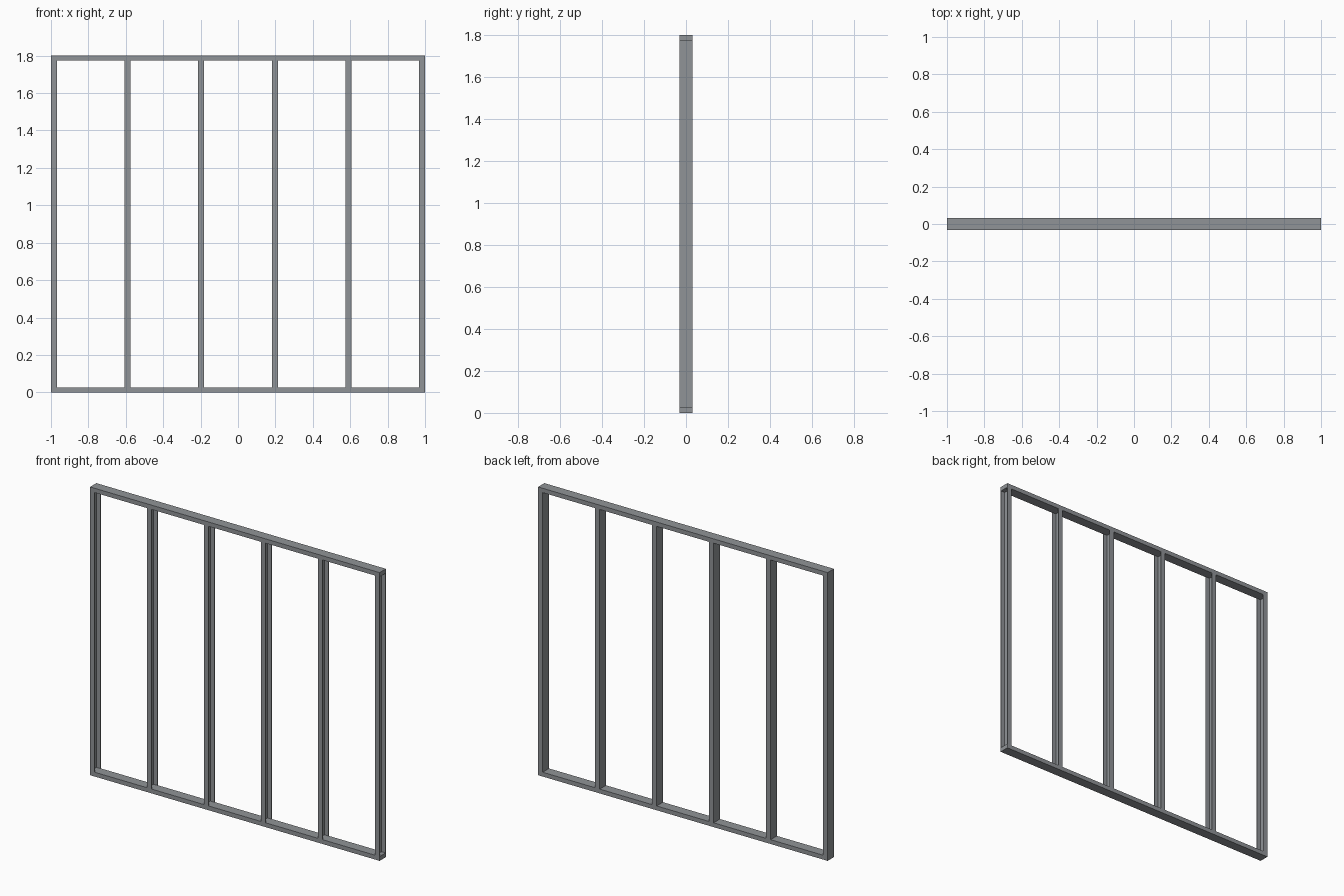
import bpy
import bmesh

old = bpy.data.objects.get("Cube")
if old:
    bpy.data.objects.remove(old, do_unlink=True)

# Overall sizes
LENGTH, HEIGHT, DEPTH = 2.0, 1.8, 0.062
RAIL = 0.027      # rail height
FLANGE = 0.032    # stud width across the wall
WALL = 0.003      # sheet thickness
STUDS = 6

steel = bpy.data.materials.new("galvanised_steel")
steel.use_nodes = True
colour = (0.28, 0.295, 0.31, 1.0)
steel.diffuse_color = colour
steel.node_tree.nodes["Principled BSDF"].inputs["Base Color"].default_value = colour


def extrude_profile(name, points, z_low, z_high):
    """Extrude a closed xy outline upward into a solid part."""
    mesh = bpy.data.meshes.new(name)
    bm = bmesh.new()
    face = bm.faces.new([bm.verts.new((x, y, z_low)) for x, y in points])
    grown = bmesh.ops.extrude_face_region(bm, geom=[face])
    top = [v for v in grown["geom"] if isinstance(v, bmesh.types.BMVert)]
    bmesh.ops.translate(bm, verts=top, vec=(0, 0, z_high - z_low))
    bmesh.ops.recalc_face_normals(bm, faces=bm.faces)
    bm.to_mesh(mesh)
    bm.free()
    mesh.materials.append(steel)
    part = bpy.data.objects.new(name, mesh)
    bpy.context.collection.objects.link(part)
    return part


# Bottom and top rails
half, d = LENGTH / 2, DEPTH / 2
rail_outline = [(-half, -d), (half, -d), (half, d), (-half, d)]
extrude_profile("bottom_rail", rail_outline, 0, RAIL)
extrude_profile("top_rail", rail_outline, HEIGHT - RAIL, HEIGHT)

# Channel studs, web on the right side and open toward the left
channel = [(0, -d), (FLANGE, -d), (FLANGE, -d + WALL), (WALL, -d + WALL),
           (WALL, d - WALL), (FLANGE, d - WALL), (FLANGE, d), (0, d)]
spacing = (LENGTH - FLANGE) / (STUDS - 1)
for i in range(STUDS):
    stud = extrude_profile(f"stud_{i + 1}", channel, RAIL, HEIGHT - RAIL)
    stud.location.x = -half + i * spacing
